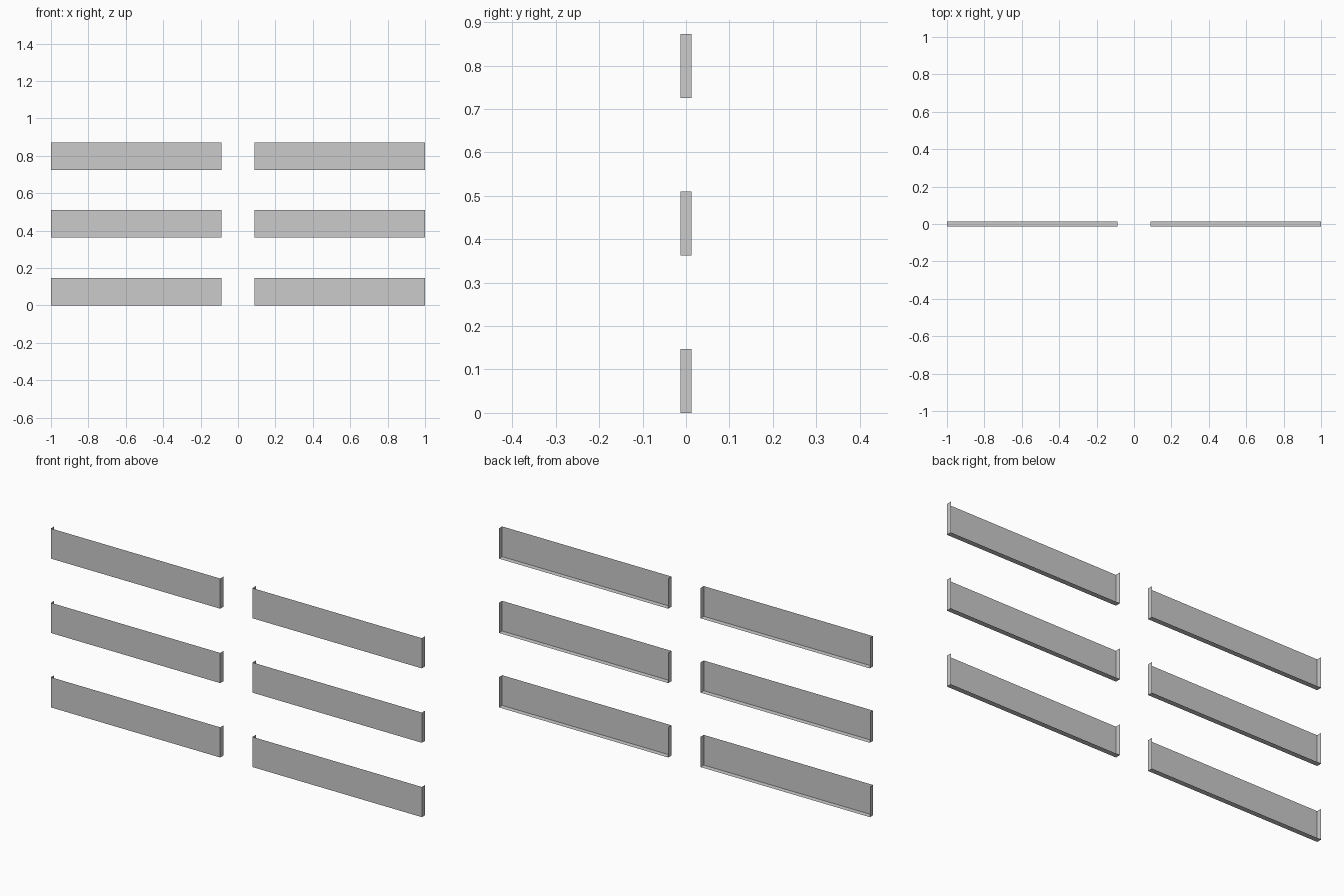
import bpy, bmesh

if "Cube" in bpy.data.objects:
    bpy.data.objects.remove(bpy.data.objects["Cube"])

X_IN, X_OUT = 0.087, 1.0    # inner and outer ends of each panel
DEPTH = 0.0127              # half depth of the folded rims
HEIGHT, PITCH = 0.147, 0.3625


def tray_panel(name, x0, x1, z0):
    """Folded sheet: front face with rims on both ends and the bottom."""
    bm = bmesh.new()
    bmesh.ops.create_cube(bm, size=1)
    # open the back and the top
    gone = [f for f in bm.faces if f.normal.y > 0.9 or f.normal.z > 0.9]
    bmesh.ops.delete(bm, geom=gone, context='FACES')
    bmesh.ops.scale(bm, vec=(x1 - x0, 2 * DEPTH, HEIGHT), verts=bm.verts)
    bmesh.ops.translate(bm, vec=((x0 + x1) / 2, 0, z0 + HEIGHT / 2), verts=bm.verts)
    mesh = bpy.data.meshes.new(name)
    bm.to_mesh(mesh)
    bm.free()
    obj = bpy.data.objects.new(name, mesh)
    bpy.context.collection.objects.link(obj)


# three rows of panels, left and right
for i, row in enumerate(("bottom", "middle", "top")):
    tray_panel(f"{row}_left_panel", -X_OUT, -X_IN, i * PITCH)
    tray_panel(f"{row}_right_panel", X_IN, X_OUT, i * PITCH)
